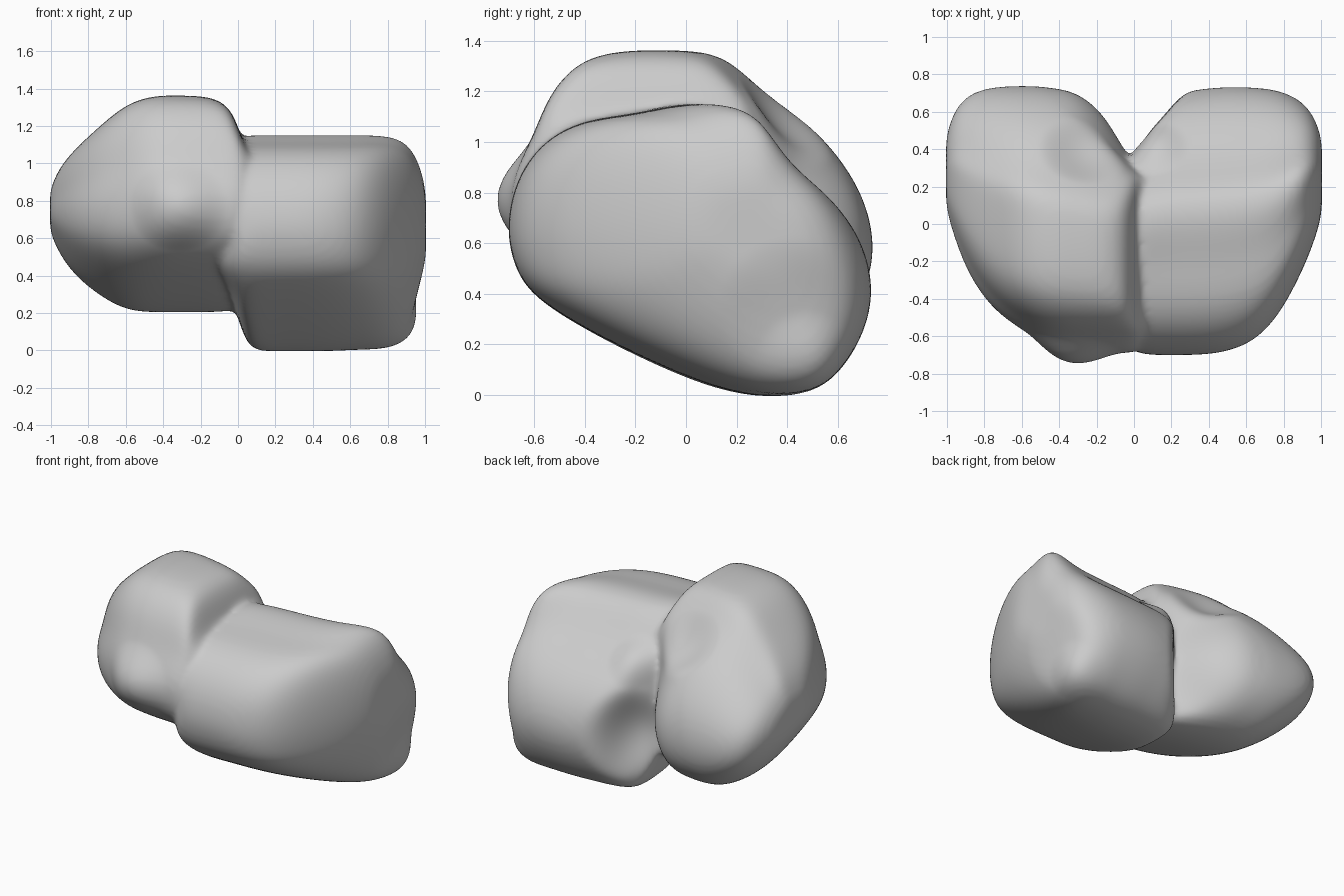
import bpy, bmesh
from mathutils import Vector

cube = bpy.data.objects.get("Cube")
if cube:
    bpy.data.objects.remove(cube, do_unlink=True)

grey = bpy.data.materials.new("soft_grey")
grey.use_nodes = True
colour = (0.6, 0.6, 0.6, 1)
grey.diffuse_color = colour
grey.node_tree.nodes["Principled BSDF"].inputs["Base Color"].default_value = colour


def clamp(value, low, high):
    return max(low, min(high, value))


def fit(value, values, low, high, trim):
    """Mix of trimming to a range and scaling into it."""
    scaled = low + (value - min(values)) / (max(values) - min(values)) * (high - low)
    return scaled + (clamp(value, low, high) - scaled) * trim


def lobe(name, outline, stations):
    """Loft a side outline along x: trimmed near the middle, tapered at the outer end."""
    ys, zs = zip(*outline)
    bm = bmesh.new()
    rings = []
    for x, y0, y1, z0, z1 in stations:
        trim = clamp(0.9 - abs(x), 0, 0.8)
        rings.append([bm.verts.new((x, fit(y, ys, y0, y1, trim), fit(z, zs, z0, z1, trim)))
                      for y, z in outline])
    count = len(outline)
    for a, b in zip(rings, rings[1:]):
        for i in range(count):
            j = (i + 1) % count
            bm.faces.new((a[i], a[j], b[j], b[i]))
    # Rounded end caps
    for ring in (rings[0], rings[-1]):
        centre = sum((v.co for v in ring), Vector()) / count
        inner = [bm.verts.new(centre.lerp(v.co, 0.5)) for v in ring]
        hub = bm.verts.new(centre)
        for i in range(count):
            j = (i + 1) % count
            bm.faces.new((ring[i], ring[j], inner[j], inner[i]))
            bm.faces.new((inner[i], inner[j], hub))
    bmesh.ops.recalc_face_normals(bm, faces=bm.faces)
    mesh = bpy.data.meshes.new(name)
    bm.to_mesh(mesh)
    bm.free()
    obj = bpy.data.objects.new(name, mesh)
    bpy.context.collection.objects.link(obj)
    bpy.context.view_layer.objects.active = obj
    obj.modifiers.new("round", "SUBSURF").levels = 3
    bpy.ops.object.modifier_apply(modifier="round")
    return obj


# Lower, broader lobe on the model's left
left = lobe("left_lobe",
     [(-.71, .68), (-.67, .86), (-.56, 1.01), (-.4, 1.09), (-.2, 1.11), (0, 1.16),
      (.15, 1.14), (.25, 1.04), (.37, .91), (.55, .79), (.68, .63), (.74, .42),
      (.69, .22), (.57, .05), (.45, 0), (.3, -.01), (.1, .03), (-.2, .16),
      (-.45, .29), (-.63, .41), (-.69, .54)],
     [(-.2, -.4, .2, .5, .9), (-.05, -.62, .34, .32, 1.1), (.01, -.69, .42, .14, 1.14),
      (.05, -.7, .47, .03, 1.16), (.11, -.71, .56, -.01, 1.16), (.2, -.71, .7, -.01, 1.16),
      (.35, -.71, .74, -.01, 1.16), (.5, -.69, .76, -.01, 1.16), (.65, -.63, .75, 0, 1.16),
      (.78, -.49, .73, 0, 1.16), (.9, -.26, .67, .04, 1.13), (.97, -.08, .58, .22, 1.01),
      (1.005, .05, .46, .42, .86)])

# Taller lobe on the model's right
right = lobe("right_lobe",
     [(-.7, .75), (-.68, .88), (-.6, 1.02), (-.54, 1.18), (-.43, 1.31), (-.28, 1.36),
      (0, 1.36), (.15, 1.34), (.28, 1.2), (.5, 1.06), (.68, .83), (.74, .6),
      (.7, .4), (.55, .25), (.35, .19), (.1, .22), (-.2, .33), (-.5, .47), (-.66, .6)],
     [(.15, -.5, .25, .4, 1), (.04, -.67, .29, .26, 1.08), (0, -.69, .32, .21, 1.2),
      (-.05, -.7, .36, .2, 1.31), (-.15, -.7, .47, .19, 1.36), (-.3, -.7, .7, .19, 1.37),
      (-.45, -.67, .76, .19, 1.37), (-.6, -.57, .76, .2, 1.32), (-.75, -.47, .75, .29, 1.19),
      (-.88, -.29, .71, .4, 1.07), (-.96, -.08, .62, .52, .97), (-1.005, .08, .48, .63, .86)])

# Fuse the lobes into one soft body
bpy.ops.object.select_all(action="DESELECT")
for part in (left, right):
    part.select_set(True)
bpy.context.view_layer.objects.active = left
bpy.ops.object.join()
body = left
body.name = "two_lobed_body"
fuse = body.modifiers.new("fuse", "REMESH")
fuse.mode = "VOXEL"
fuse.voxel_size = 0.018
soften = body.modifiers.new("soften", "SMOOTH")
soften.factor = 0.5
soften.iterations = 9
for modifier in ("fuse", "soften"):
    bpy.ops.object.modifier_apply(modifier=modifier)

# Soft bumps and dents: centre, radius, movement
pushes = [((.97, .42, .33), .3, (-.03, 0, 0)),     # hollow above the heel
          ((.88, .47, .15), .2, (.025, .01, 0)),   # heel
          ((.1, .42, .9), .2, (0, .02, .03)),      # shoulder beside the notch
          ((.08, .52, .42), .32, (.03, -.07, 0)),  # hollow below the shoulder
          ((-.33, -.7, .77), .28, (0, -.06, 0)),   # front knob
          ((-.27, .4, 1.1), .25, (0, -.02, -.06)), # back dimple
          ((-.2, .5, .6), .35, (.03, .04, 0))]     # back swelling
for centre, radius, move in pushes:
    for v in body.data.vertices:
        near = (v.co - Vector(centre)).length / radius
        if near < 1:
            v.co += Vector(move) * (1 - near * near) ** 2

body.data.materials.clear()
body.data.materials.append(grey)
body.data.shade_smooth()
